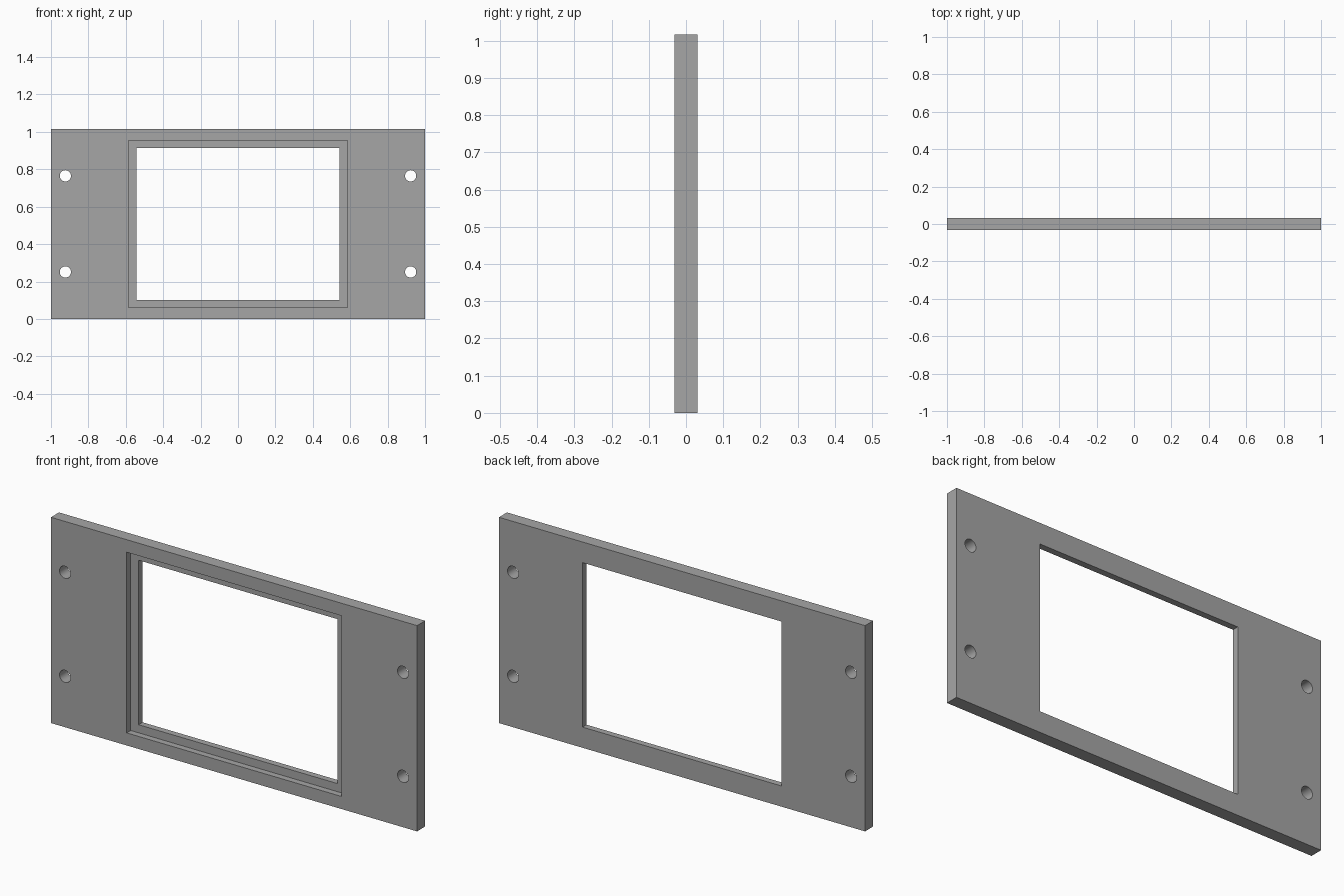
import bpy
from math import pi

default = bpy.data.objects.get("Cube")
if default:
    bpy.data.objects.remove(default, do_unlink=True)

HEIGHT, THICK = 1.016, 0.0625
MID = HEIGHT / 2


def box(name, width, depth, height, y=0):
    bpy.ops.mesh.primitive_cube_add(size=1, location=(0, y, MID))
    obj = bpy.context.object
    obj.name = name
    obj.scale = (width, depth, height)
    bpy.ops.object.transform_apply(location=False, rotation=False, scale=True)
    return obj


# Flat rectangular plate
plate = box("bezel_plate", 2, THICK, HEIGHT)

# Window opening, and the wider recess halfway through from the front
cutters = [
    box("recess_cutter", 1.172, THICK, 0.892, y=-THICK / 2),
    box("window_cutter", 1.086, THICK * 4, 0.812),
]

# Four round mounting holes
for x in (-0.923, 0.923):
    for dz in (-0.257, 0.257):
        bpy.ops.mesh.primitive_cylinder_add(
            vertices=48, radius=0.03, depth=THICK * 4,
            location=(x, 0, MID + dz), rotation=(pi / 2, 0, 0))
        bpy.context.object.name = "hole_cutter"
        cutters.append(bpy.context.object)

# Cut each shape from the plate, then drop the cutters
bpy.ops.object.select_all(action="DESELECT")
plate.select_set(True)
bpy.context.view_layer.objects.active = plate
for cutter in cutters:
    cutter.hide_render = True
    mod = plate.modifiers.new(cutter.name, "BOOLEAN")
    mod.operation = "DIFFERENCE"
    mod.solver = "EXACT"
    mod.object = cutter
    bpy.ops.object.modifier_apply(modifier=mod.name)
    bpy.data.objects.remove(cutter, do_unlink=True)

# Plain grey finish, smooth only around the holes
grey = bpy.data.materials.new("plain_grey")
grey.use_nodes = True
colour = (0.38, 0.38, 0.38, 1)
grey.diffuse_color = colour
grey.node_tree.nodes["Principled BSDF"].inputs["Base Color"].default_value = colour
plate.data.materials.clear()
plate.data.materials.append(grey)
bpy.ops.object.shade_smooth_by_angle(angle=pi / 6)
